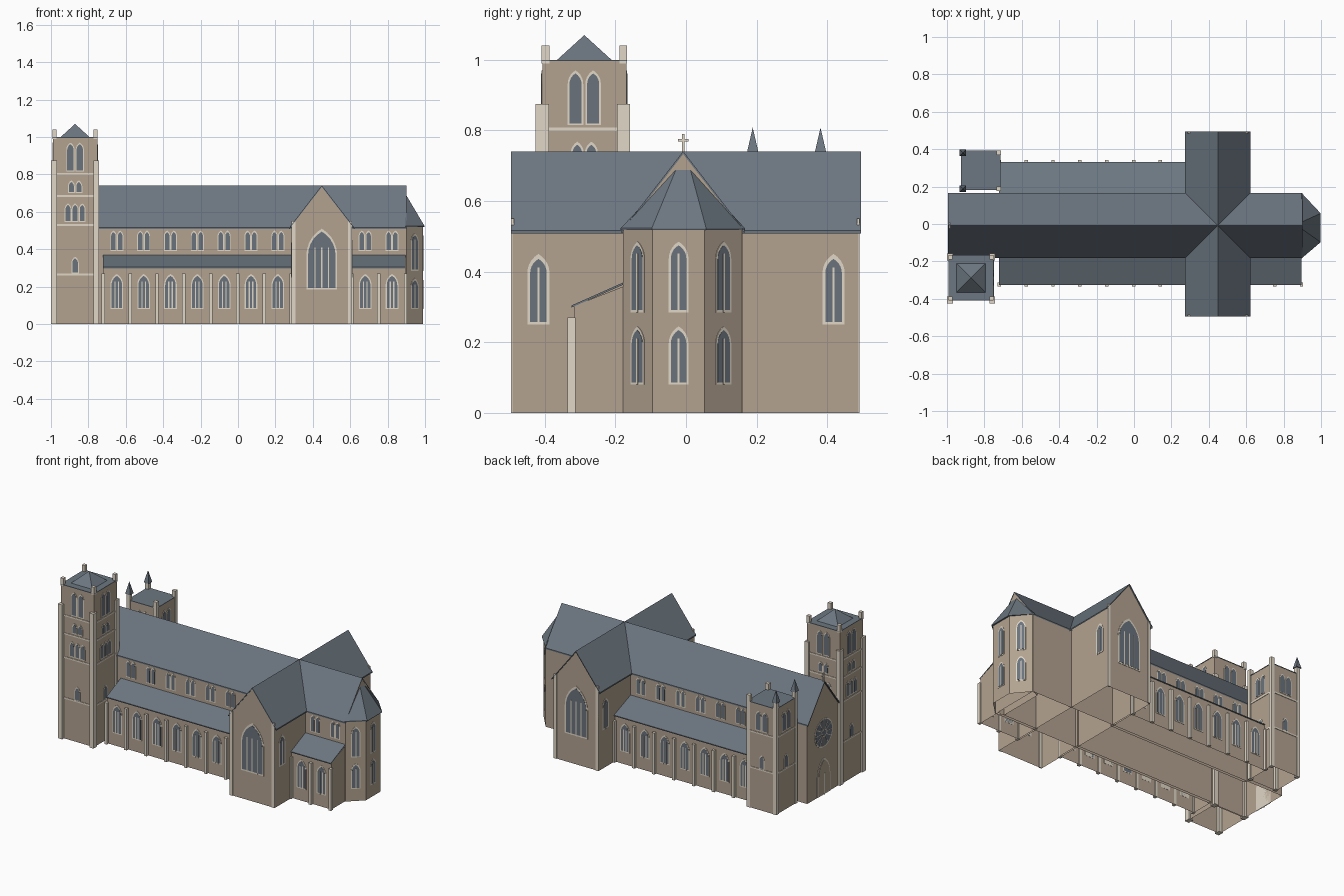
import bpy, bmesh, math
from mathutils import Vector

cube = bpy.data.objects.get("Cube")
if cube:
    bpy.data.objects.remove(cube)


def material(name, rgb):
    m = bpy.data.materials.new(name)
    m.use_nodes = True
    m.diffuse_color = (*rgb, 1)
    m.node_tree.nodes["Principled BSDF"].inputs["Base Color"].default_value = (*rgb, 1)
    return m


STONE = material("tan stone", (0.45, 0.365, 0.28))
TRIM = material("pale trim", (0.75, 0.68, 0.57))
SLATE = material("slate roof", (0.152, 0.185, 0.22))
GLASS = material("window glass", (0.142, 0.17, 0.203))


def finish(name, bm, *mats):
    bmesh.ops.recalc_face_normals(bm, faces=bm.faces)
    if mats[0] == STONE:
        # stone shells are hollow and open underneath
        floor = [f for f in bm.faces if all(v.co.z < 0.001 for v in f.verts)]
        bmesh.ops.delete(bm, geom=floor, context='FACES')
    me = bpy.data.meshes.new(name)
    bm.to_mesh(me)
    bm.free()
    for m in mats:
        me.materials.append(m)
    ob = bpy.data.objects.new(name, me)
    bpy.context.collection.objects.link(ob)


def hull(name, pts, mat):
    bm = bmesh.new()
    for p in pts:
        bm.verts.new(p)
    bmesh.ops.convex_hull(bm, input=bm.verts)
    bmesh.ops.dissolve_limit(bm, angle_limit=0.01, verts=bm.verts, edges=bm.edges)
    finish(name, bm, mat)


def box(name, x0, x1, y0, y1, z0, z1, mat):
    hull(name, [(x, y, z) for x in (x0, x1) for y in (y0, y1) for z in (z0, z1)], mat)


def block(name, cx, cy, half, z0, z1, mat):
    box(name, cx - half, cx + half, cy - half, cy + half, z0, z1, mat)


def pyramid(name, cx, cy, half, z0, z1, mat):
    base = [(cx + i * half, cy + j * half, z0) for i in (-1, 1) for j in (-1, 1)]
    hull(name, base + [(cx, cy, z1)], mat)


def prism(bm, pts, vec, index=0):
    # extrude a flat outline along a vector
    face = bm.faces.new([bm.verts.new(p) for p in pts])
    new = bmesh.ops.extrude_face_region(bm, geom=[face], use_keep_orig=True)["geom"]
    bmesh.ops.translate(bm, vec=vec, verts=[v for v in new if isinstance(v, bmesh.types.BMVert)])
    for f in {f for v in face.verts for f in v.link_faces} | {f for f in new if isinstance(f, bmesh.types.BMFace)}:
        f.material_index = index


# ---- windows: thin plates laid on a wall -------------------------------
def wall_plate(bm, pos, angle, outline, thick, index):
    t = math.radians(angle)
    right, up = Vector((-math.sin(t), math.cos(t), 0)), Vector((0, 0, 1))
    out = Vector((math.cos(t), math.sin(t), 0))
    base = Vector(pos) - out * 0.001
    prism(bm, [base + right * u + up * v for u, v in outline], out * (thick + 0.001), index)


def lancet(w, h, inset=0.0, steps=5):
    a = w / 2 - inset
    r, spring = 2 * a, h - 0.866 * w
    arc = [(-a + r * math.cos(math.radians(60 * i / steps)),
            spring + r * math.sin(math.radians(60 * i / steps))) for i in range(steps + 1)]
    return [(-a, inset), (a, inset)] + arc + [(-u, v) for u, v in reversed(arc[:-1])]


def window(bm, pos, angle, w, h, lights=1, border=0.006):
    wall_plate(bm, pos, angle, lancet(w, h), 0.002, 0)
    wall_plate(bm, pos, angle, lancet(w, h, border), 0.003, 1)
    for k in range(1, lights):
        u = -w / 2 + border + (w - 2 * border) * k / lights
        top = h - 0.866 * w * 0.7
        wall_plate(bm, pos, angle, [(u - 0.003, 0), (u + 0.003, 0), (u + 0.003, top), (u - 0.003, top)], 0.004, 0)


def row(bm, pos, angle, count, pitch, w, h):
    t = math.radians(angle)
    for k in range(count):
        s = (k - (count - 1) / 2) * pitch
        window(bm, (pos[0] - math.sin(t) * s, pos[1] + math.cos(t) * s, pos[2]), angle, w, h, 1, 0.005)


# ---- nave and transept -------------------------------------------------
CY, CX = -0.008, 0.448
EAVE, RIDGE, OVERHANG = 0.51, 0.735, 0.174
HALF, ARM = 0.168, 0.161


def gabled(name, along_x, mid, half, a, b, ra, rb):
    def P(s, u, z):
        return (s, mid + u, z) if along_x else (mid + u, s, z)
    top = RIDGE - (RIDGE - EAVE) * half / OVERHANG
    prof = [(-half, 0), (half, 0), (half, top), (0, RIDGE), (-half, top)]
    hull(name + "_walls", [P(s, u, z) for s in (a, b) for u, z in prof], STONE)
    lo, hi = -0.002, 0.006
    roof = [(-OVERHANG, EAVE + lo), (0, RIDGE + lo), (OVERHANG, EAVE + lo),
            (OVERHANG, EAVE + hi), (0, RIDGE + hi), (-OVERHANG, EAVE + hi)]
    bm = bmesh.new()
    prism(bm, [P(ra, u, z) for u, z in roof], Vector(P(rb, 0, 0)) - Vector(P(ra, 0, 0)))
    finish(name + "_roof", bm, SLATE)


gabled("nave", True, CY, HALF, -0.985, 0.9, -0.995, 0.901)
gabled("transept", False, CX, ARM, -0.491, 0.488, -0.495, 0.495)

glazing = bmesh.new()
for side, end in ((-1, -0.491), (1, 0.488)):
    window(glazing, (CX, end, 0.185), 90 * side, 0.165, 0.325, 4, 0.009)
    for dx in (-1, 1):
        x = CX + dx * 0.151
        box("transept_buttress", x - 0.01, x + 0.01, end - 0.004, end + 0.004, 0, 0.55, TRIM)
        window(glazing, (CX + dx * ARM, side * 0.418, 0.25), 0 if dx > 0 else 180, 0.063, 0.2, 2, 0.008)

# ---- aisles, with bays of windows and buttresses -----------------------
BAY = 0.1435


def aisle(side, x0, x1, first, bays):
    wall = 0.003 + side * 0.32
    edge = wall + side * 0.008
    inner = CY + side * 0.15
    top = CY + side * HALF
    hull("aisle_walls", [(x, y, z) for x in (x0, x1) for y, z in
                         ((inner, 0), (wall, 0), (wall, 0.303), (inner, 0.366))], STONE)
    hull("aisle_roof", [(x, y, z) for x in (x0 - 0.001, x1 + 0.001) for y, z in
                        ((edge, 0.298), (edge, 0.304), (top, 0.364), (top, 0.37))], SLATE)
    for k in range(bays):
        x = first + k * BAY
        window(glazing, (x, wall, 0.08), 90 * side, 0.068, 0.188, 3)
        row(glazing, (x, top, 0.39), 90 * side, 2, 0.036, 0.034, 0.11)
    for k in range(bays + 1):
        x = first + (k - 0.5) * BAY
        if abs(x - CX) > HALF - 0.01:
            y = wall + side * 0.007
            box("aisle_buttress", x - 0.009, x + 0.009, y - 0.011, y + 0.011, 0, 0.27, TRIM)


for side in (-1, 1):
    aisle(side, -0.72, CX - ARM + 0.01, -0.648, 7)
aisle(-1, CX + ARM - 0.01, 0.895, 0.68, 2)

# ---- apse --------------------------------------------------------------
plan = [(0.9, CY - 0.17), (0.988, -0.095), (0.988, 0.053), (0.9, CY + 0.166)]
hull("apse_walls", [(x, y, z) for x, y in [(0.85, CY - 0.15), (0.85, CY + 0.15)] + plan for z in (0, 0.52)], STONE)
eaves = [(0.895, CY - 0.177), (0.998, -0.097), (0.998, 0.057), (0.895, CY + 0.175)]
hull("apse_roof", [(x, y, z) for x, y in eaves for z in (0.518, 0.523)] +
     [(0.899, CY - 0.02, 0.69), (0.899, CY + 0.02, 0.69)], SLATE)
for (xa, ya), (xb, yb) in zip(plan, plan[1:]):
    facing = math.degrees(math.atan2(xa - xb, yb - ya))
    for z, h in ((0.08, 0.165), (0.285, 0.2)):
        window(glazing, ((xa + xb) / 2, (ya + yb) / 2, z), facing, 0.056, h, 2)

# ---- west front: portal, rose window and gable cross -------------------
FX = -0.985


def ring(r, n=32):
    return [(r * math.cos(math.tau * i / n), r * math.sin(math.tau * i / n)) for i in range(n)]


rose = (FX, CY, 0.4)
wall_plate(glazing, rose, 180, ring(0.092), 0.002, 0)
wall_plate(glazing, rose, 180, ring(0.084), 0.003, 1)
for i in range(12):
    c, s = math.cos(math.tau * i / 12), math.sin(math.tau * i / 12)
    d = 0.002
    wall_plate(glazing, rose, 180, [(r * c - q * s, r * s + q * c)
               for r, q in ((0.02, -d), (0.084, -d), (0.084, d), (0.02, d))], 0.004, 0)
wall_plate(glazing, rose, 180, ring(0.026, 16), 0.005, 0)
wall_plate(glazing, rose, 180, ring(0.02, 16), 0.006, 1)
portal = (FX, CY, 0)
wall_plate(glazing, portal, 180, lancet(0.13, 0.24), 0.003, 0)
wall_plate(glazing, portal, 180, lancet(0.13, 0.24, 0.008), 0.005, 2)
wall_plate(glazing, portal, 180, [(-0.004, 0), (0.004, 0), (0.004, 0.14), (-0.004, 0.14)], 0.007, 0)
block("cross_post", -0.985, CY, 0.004, 0.73, 0.79, TRIM)
box("cross_arm", -0.989, -0.981, CY - 0.015, CY + 0.015, 0.768, 0.776, TRIM)


# ---- towers ------------------------------------------------------------
def tower(name, cx, cy, half, top, bands, rows):
    block(name + "_body", cx, cy, half, 0, top - 0.004, STONE)
    block(name + "_flat_roof", cx, cy, half + 0.002, top - 0.004, top, SLATE)
    for z in bands:
        block(name + "_band", cx, cy, half + 0.003, z - 0.005, z + 0.005, TRIM)
    for angle in (0, 90, 180, 270):
        t = math.radians(angle)
        for z, h, count, pitch, w in rows:
            row(glazing, (cx + math.cos(t) * half, cy + math.sin(t) * half, z), angle, count, pitch, w, h)


sx, sy = -0.871, -0.288
tower("tall_tower", sx, sy, 0.119, 1.0, (0.265, 0.53, 0.685, 0.803),
      ((0.27, 0.09, 1, 0, 0.04), (0.545, 0.1, 3, 0.038, 0.036),
       (0.7, 0.068, 2, 0.04, 0.037), (0.815, 0.155, 2, 0.05, 0.044)))
pyramid("tall_tower_spire", sx, sy, 0.077, 1.0, 1.07, SLATE)
nx, ny = -0.819, 0.287
tower("short_tower", nx, ny, 0.103, 0.69, (0.265, 0.5),
      ((0.27, 0.09, 1, 0, 0.04), (0.515, 0.13, 2, 0.046, 0.042)))
for i, j in [(i, j) for i in (-1, 1) for j in (-1, 1)]:
    block("tall_tower_pinnacle", sx + i * 0.11, sy + j * 0.11, 0.011, 0.99, 1.04, TRIM)
    bx, by = sx + i * 0.113, sy - 0.004 + j * 0.115
    box("tall_tower_buttress", bx - 0.015, bx + 0.015, by - 0.019, by + 0.019, 0, 0.875, TRIM)
    px, py = nx + i * 0.096, ny - 0.002 + j * 0.096
    block("short_tower_buttress", px, py, 0.012, 0, 0.73, TRIM)
    if i < 0:
        pyramid("short_tower_pinnacle", px, py, 0.018, 0.73, 0.808, SLATE)

finish("windows", glazing, TRIM, GLASS, STONE)
